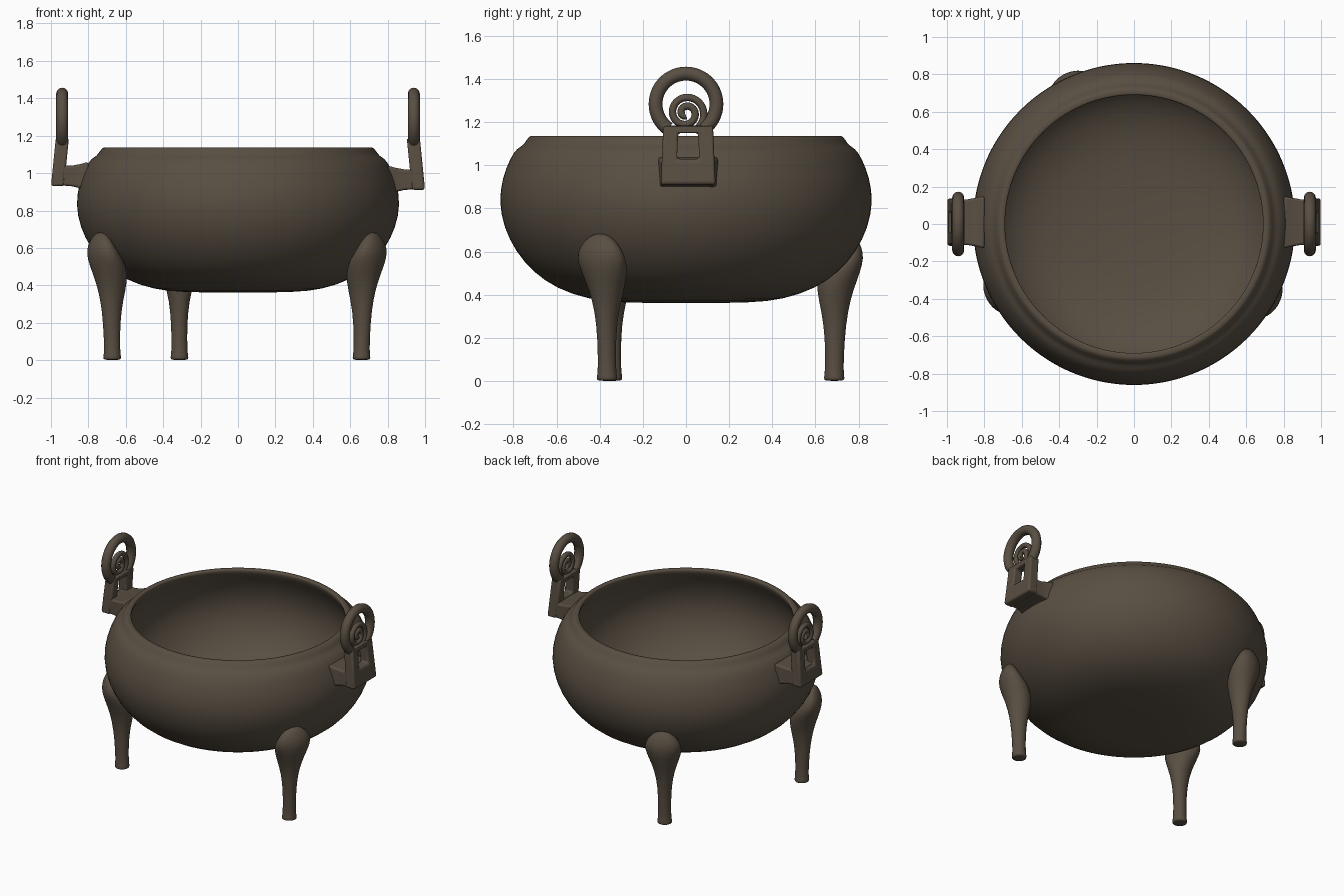
import bpy, bmesh, math
from mathutils import Vector

cube = bpy.data.objects.get("Cube")
if cube:
    bpy.data.objects.remove(cube, do_unlink=True)

bronze = bpy.data.materials.new("dark_bronze")
bronze.use_nodes = True
colour = (0.100, 0.078, 0.055, 1)
bronze.diffuse_color = colour
bsdf = bronze.node_tree.nodes["Principled BSDF"]
bsdf.inputs["Base Color"].default_value = colour
bsdf.inputs["Roughness"].default_value = 0.7


def add_mesh(name, bm, angle=40):
    bmesh.ops.recalc_face_normals(bm, faces=bm.faces[:])
    mesh = bpy.data.meshes.new(name)
    bm.to_mesh(mesh)
    bm.free()
    mesh.materials.append(bronze)
    obj = bpy.data.objects.new(name, mesh)
    bpy.context.collection.objects.link(obj)
    bpy.ops.object.select_all(action='DESELECT')
    obj.select_set(True)
    bpy.context.view_layer.objects.active = obj
    bpy.ops.object.shade_smooth_by_angle(angle=math.radians(angle))
    return obj


def loft(name, rings, angle=40):
    """Skin a list of point rings and close both ends."""
    bm = bmesh.new()
    rows = [[bm.verts.new(p) for p in ring] for ring in rings]
    n = len(rows[0])
    for a, b in zip(rows, rows[1:]):
        for i in range(n):
            j = (i + 1) % n
            bm.faces.new((a[i], a[j], b[j], b[i]))
    bm.faces.new(rows[0])
    bm.faces.new(rows[-1])
    return add_mesh(name, bm, angle)


def subdivide(obj, levels=1):
    mod = obj.modifiers.new("smooth", 'SUBSURF')
    mod.levels = mod.render_levels = levels


def bevel(obj, width):
    mod = obj.modifiers.new("soft_edges", 'BEVEL')
    mod.width, mod.segments = width, 3


def tube(name, points, radius):
    curve = bpy.data.curves.new(name, 'CURVE')
    curve.dimensions = '3D'
    curve.bevel_depth, curve.bevel_resolution = radius, 4
    curve.use_fill_caps = True
    spline = curve.splines.new('POLY')
    spline.points.add(len(points) - 1)
    for sp, p in zip(spline.points, points):
        sp.co = (*p, 1)
    curve.materials.append(bronze)
    obj = bpy.data.objects.new(name, curve)
    bpy.context.collection.objects.link(obj)


# Bowl: outer wall, rolled rim, inner wall
profile = [(.04, .362), (.30, .362), (.45, .378), (.60, .428), (.71, .505),
           (.79, .60), (.845, .71), (.868, .83), (.853, .94), (.815, 1.035),
           (.785, 1.078), (.755, 1.092), (.742, 1.115), (.725, 1.135),
           (.715, 1.137), (.695, 1.137), (.69, 1.132), (.69, 1.11), (.73, 1.05),
           (.78, .95), (.80, .83), (.78, .72), (.73, .61), (.65, .52),
           (.52, .455), (.35, .42), (.04, .41)]
sides = 72
rings = []
for r, z in profile:
    rings.append([(r * math.cos(t), r * math.sin(t), z)
                  for t in (math.tau * i / sides for i in range(sides))])
subdivide(loft("bowl", rings, 60))

# Legs: height, inner reach, outer reach, half width
leg_profile = [(0, .71, .80, .047), (.012, .705, .805, .05), (.04, .713, .797, .042),
               (.2, .712, .805, .042), (.32, .695, .82, .053), (.42, .67, .845, .08),
               (.51, .685, .878, .115), (.57, .735, .888, .124), (.62, .765, .88, .105),
               (.66, .785, .86, .07), (.685, .80, .84, .025)]
for name, degrees in (("left_front_leg", -29), ("right_front_leg", 207), ("rear_leg", 114.5)):
    a = math.radians(degrees)
    out, across = Vector((math.cos(a), math.sin(a), 0)), Vector((-math.sin(a), math.cos(a), 0))
    rings = []
    for z, r0, r1, w in leg_profile:
        rings.append([out * ((r0 + r1) / 2 + (r1 - r0) / 2 * math.cos(t))
                      + across * w * math.sin(t) + Vector((0, 0, z))
                      for t in (math.tau * i / 20 for i in range(20))])
    subdivide(loft(name, rings, 70))

# Handles
mid_y = 0.01
for side, label in ((1, "left"), (-1, "right")):
    low = .92 - .01 * side

    # Bracket growing out of the bowl wall
    rings = []
    for x, w, z0, z1 in ((.80, .14, low - .02, low + .13), (.845, .13, low - .01, low + .118),
                         (.89, .122, low, low + .11), (.97, .122, low + .006, low + .11)):
        rings.append([(side * x, mid_y + sy * w, z)
                      for sy, z in ((-1, z0), (1, z0), (1, z1), (-1, z1))])
    bevel(loft(label + "_handle_bracket", rings), .012)

    # Upright frame with a rectangular window, leaning inward
    outer = [(-.127, low), (.127, low), (.115, 1.185), (-.115, 1.185)]
    inner = [(-.052, 1.03), (.052, 1.03), (.046, 1.15), (-.046, 1.15)]
    bm = bmesh.new()
    layers = []
    for depth in (-.035, .035):
        layers.append([[bm.verts.new((side * (.965 - .1 * (z - low) + depth), mid_y + y, z))
                        for y, z in loop] for loop in (outer, inner)])
    (back_out, back_in), (front_out, front_in) = layers
    for a, b in ((back_out, back_in), (front_out, front_in),
                 (back_out, front_out), (back_in, front_in)):
        for i in range(4):
            j = (i + 1) % 4
            bm.faces.new((a[i], a[j], b[j], b[i]))
    bevel(add_mesh(label + "_handle_frame", bm), .013)

    # Open ring standing on the frame
    x = side * .94
    start, end = math.radians(-54), math.radians(234)
    arc = []
    for i in range(49):
        t = start + (end - start) * i / 48
        arc.append((x, .141 * math.cos(t), 1.284 + .141 * math.sin(t)))
    tube(label + "_handle_ring", arc, .032)

    # Scroll curling inside the ring
    scroll = []
    for i in range(61):
        f = i / 60
        t = math.radians(-50 + 680 * f)
        r = .088 * (1 - f) + .012 * f
        scroll.append((x, r * math.cos(t), 1.242 + r * math.sin(t)))
    tube(label + "_handle_scroll", scroll, .017)
